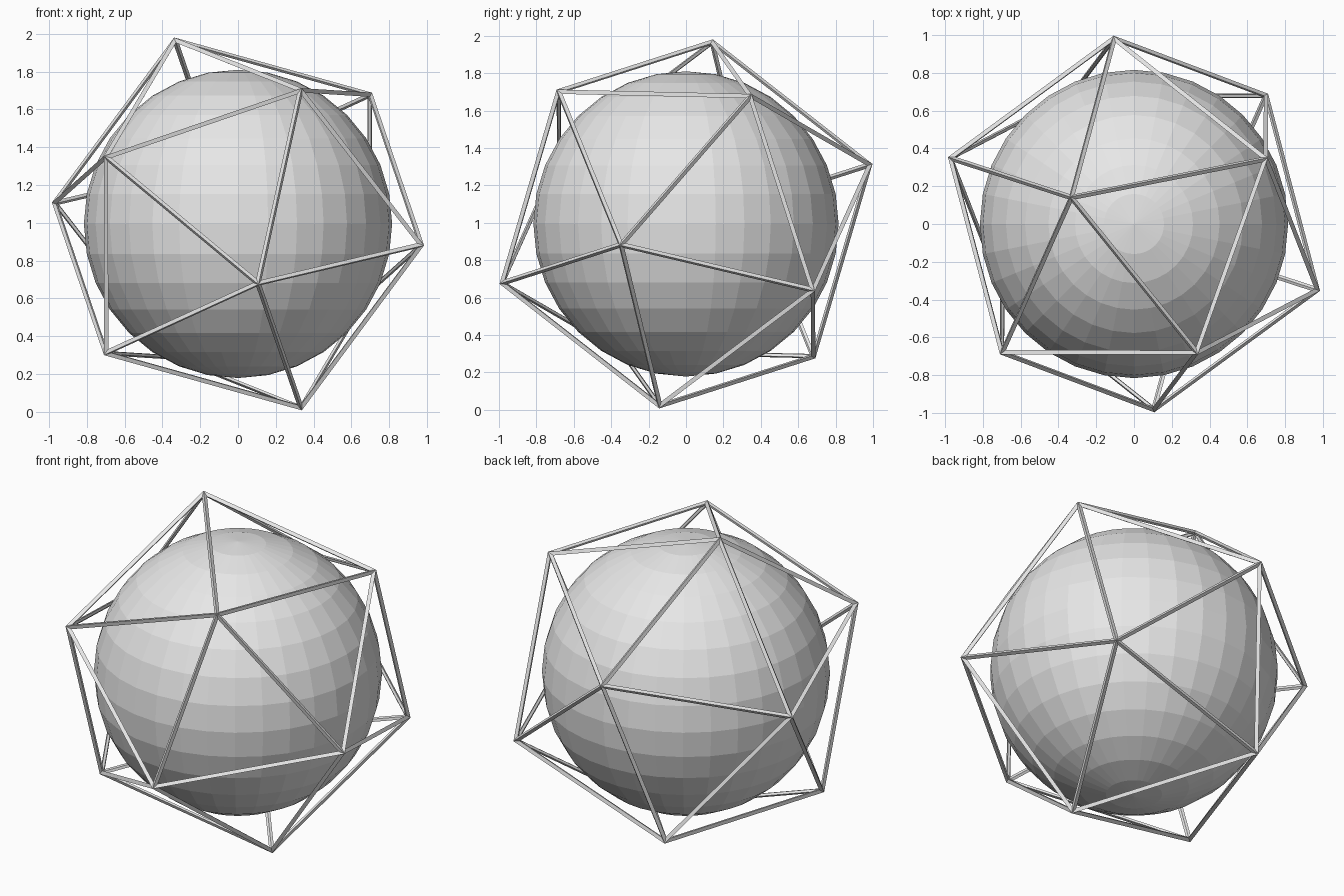
import bpy
import bmesh
from mathutils import Matrix, Vector

if "Cube" in bpy.data.objects:
    bpy.data.objects.remove(bpy.data.objects["Cube"], do_unlink=True)

CENTRE = Vector((0, 0, 0.994))


def make_material(name, colour):
    mat = bpy.data.materials.new(name)
    mat.use_nodes = True
    mat.diffuse_color = colour
    mat.node_tree.nodes["Principled BSDF"].inputs["Base Color"].default_value = colour
    return mat


def make_object(name, bm, mat):
    mesh = bpy.data.meshes.new(name)
    bm.to_mesh(mesh)
    bm.free()
    mesh.materials.append(mat)
    obj = bpy.data.objects.new(name, mesh)
    obj.location = CENTRE
    bpy.context.collection.objects.link(obj)
    return obj


grey = make_material("light grey", (0.8, 0.8, 0.8, 1))

# Faceted inner sphere
bm = bmesh.new()
bmesh.ops.create_uvsphere(bm, u_segments=32, v_segments=16, radius=0.816)
make_object("inner_sphere", bm, grey)

# Tilted twenty-sided cage: one corner along "up", a neighbouring one towards "side"
up = Vector((-0.321, 0.136, 0.937)).normalized()
side = Vector((0.859, 0.286, 0.253))
side = (side - side.dot(up) * up).normalized()
tilt = Matrix((side, up.cross(side), up)).transposed().to_4x4()

bm = bmesh.new()
bmesh.ops.create_icosphere(bm, subdivisions=1, radius=1.038, matrix=tilt)
cage = make_object("outer_cage", bm, grey)

# Thin struts along every edge
struts = cage.modifiers.new("struts", 'WIREFRAME')
struts.thickness = 0.03
struts.offset = 0
struts.use_even_offset = True
struts.use_replace = True
